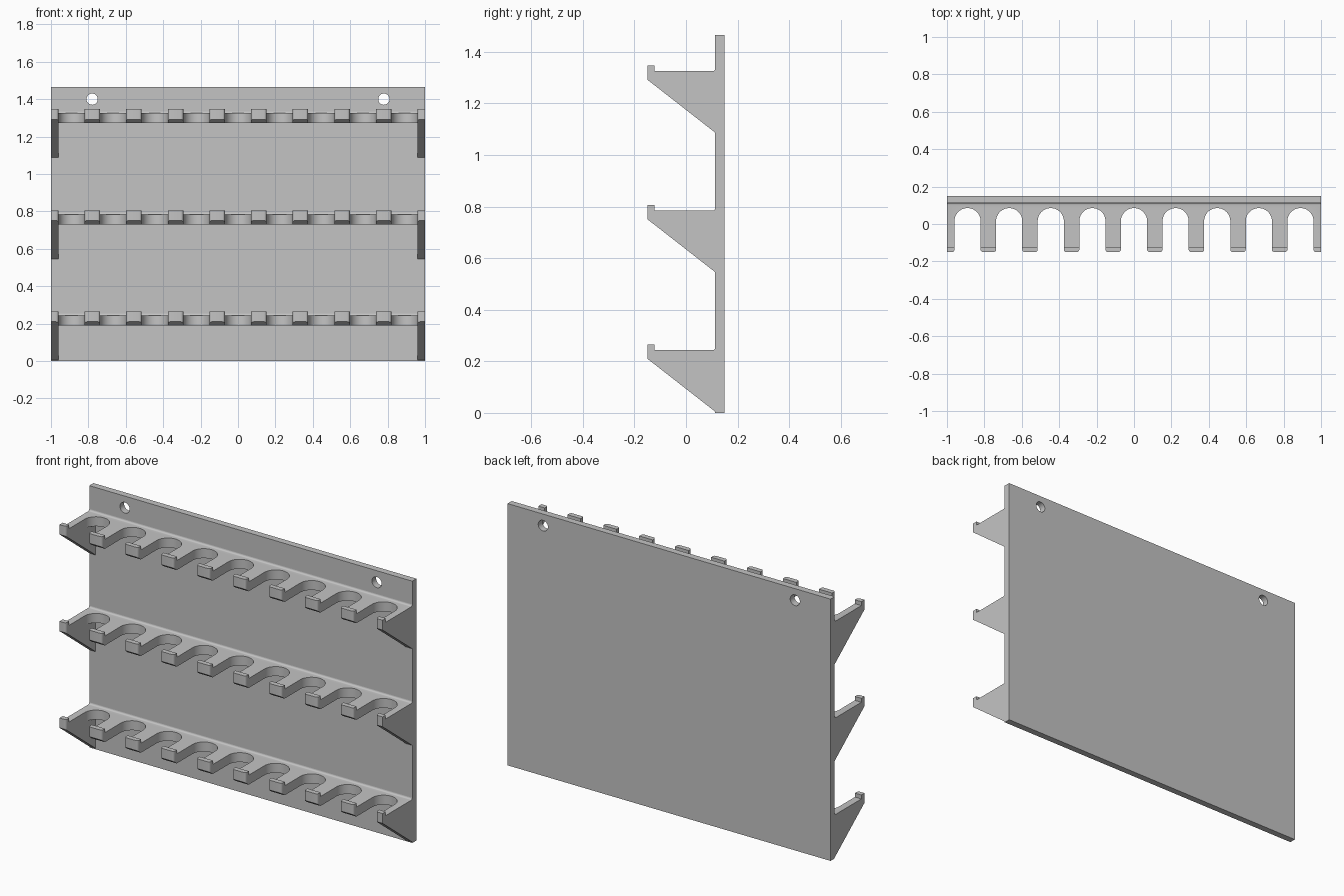
import bpy, bmesh, math
from mathutils import Vector

if "Cube" in bpy.data.objects:
    bpy.data.objects.remove(bpy.data.objects["Cube"], do_unlink=True)

grey = bpy.data.materials.new("light_grey")
grey.use_nodes = True
COLOUR = (0.55, 0.55, 0.55, 1)
grey.diffuse_color = COLOUR
grey.node_tree.nodes["Principled BSDF"].inputs["Base Color"].default_value = COLOUR

BACK, WALL, FRONT = 0.15, 0.113, -0.15
SLOT_R, SLOT_Y, PITCH = 0.07, 0.015, 0.2225
TIER = 0.541


def make_object(name, bm):
    bmesh.ops.recalc_face_normals(bm, faces=bm.faces)
    mesh = bpy.data.meshes.new(name)
    bm.to_mesh(mesh)
    bm.free()
    mesh.materials.append(grey)
    obj = bpy.data.objects.new(name, mesh)
    bpy.context.collection.objects.link(obj)
    return obj


def add_prism(bm, points, direction):
    """Extrude a closed 3D outline along a direction."""
    face = bm.faces.new([bm.verts.new(p) for p in points])
    new = bmesh.ops.extrude_face_region(bm, geom=[face], use_keep_orig=True)["geom"]
    verts = [v for v in new if isinstance(v, bmesh.types.BMVert)]
    bmesh.ops.translate(bm, verts=verts, vec=Vector(direction))


def arc(cx, cy, r, start, end, steps):
    angles = [math.radians(start + (end - start) * i / steps) for i in range(steps + 1)]
    return [(cx + r * math.cos(a), cy + r * math.sin(a)) for a in angles]


def select_only(obj):
    bpy.ops.object.select_all(action='DESELECT')
    obj.select_set(True)
    bpy.context.view_layer.objects.active = obj


def cut(obj, cutter):
    mod = obj.modifiers.new("cut", 'BOOLEAN')
    mod.operation, mod.solver, mod.object = 'DIFFERENCE', 'EXACT', cutter
    select_only(obj)
    bpy.ops.object.modifier_apply(modifier=mod.name)
    bpy.data.objects.remove(cutter, do_unlink=True)
    bpy.ops.object.shade_smooth_by_angle(angle=math.radians(35))


# Back panel with two screw holes
bm = bmesh.new()
add_prism(bm, [(-1, WALL, 0), (1, WALL, 0), (1, WALL, 1.465), (-1, WALL, 1.465)],
          (0, BACK - WALL, 0))
panel = make_object("back_panel", bm)
bm = bmesh.new()
for side in (-1, 1):
    ring = arc(side * 0.78, 1.4, 0.03, 0, 352.5, 47)
    add_prism(bm, [(x, 0, z) for x, z in ring], (0, 0.3, 0))
cut(panel, make_object("hole_cutter", bm))

# Shelf profile: sloped nose, raised lip, small fillet at the wall
TOP, BOTTOM, NOSE = 0.243, 0.19, 0.21
profile = [(-0.124, BOTTOM), (FRONT, NOSE), (FRONT, 0.265), (-0.122, 0.265), (-0.122, TOP)]
profile += arc(WALL - 0.01, TOP + 0.01, 0.01, 270, 360, 5)
profile += [(WALL, BOTTOM)]
bm = bmesh.new()
add_prism(bm, [(-1, y, z) for y, z in profile], (2, 0, 0))
shelf = make_object("shelf_1", bm)

# Nine round-ended slots, flared at the mouth to round the lip corners
F = 0.013
bm = bmesh.new()
for i in range(-4, 5):
    half_mouth = arc(SLOT_R + F, FRONT + F, F, 270, 180, 5)
    outline = [(SLOT_R + F, FRONT - 0.05)] + half_mouth
    outline += arc(0, SLOT_Y, SLOT_R, 0, 180, 28)
    outline += [(-x, y) for x, y in reversed(half_mouth)]
    outline += [(-SLOT_R - F, FRONT - 0.05)]
    add_prism(bm, [(x + i * PITCH, y, 0.1) for x, y in outline], (0, 0, 0.3))
cut(shelf, make_object("slot_cutter", bm))

# Triangular brackets below both shelf ends
bm = bmesh.new()
for x in (-1, 0.96):
    add_prism(bm, [(x, -0.124, BOTTOM), (x, WALL, BOTTOM), (x, WALL, 0.005)], (0.04, 0, 0))
brackets = make_object("end_brackets_1", bm)

# Repeat on the upper tiers
for tier in (1, 2):
    for part, name in ((shelf, "shelf"), (brackets, "end_brackets")):
        copy = bpy.data.objects.new(f"{name}_{tier + 1}", part.data)
        copy.location.z = tier * TIER
        bpy.context.collection.objects.link(copy)
